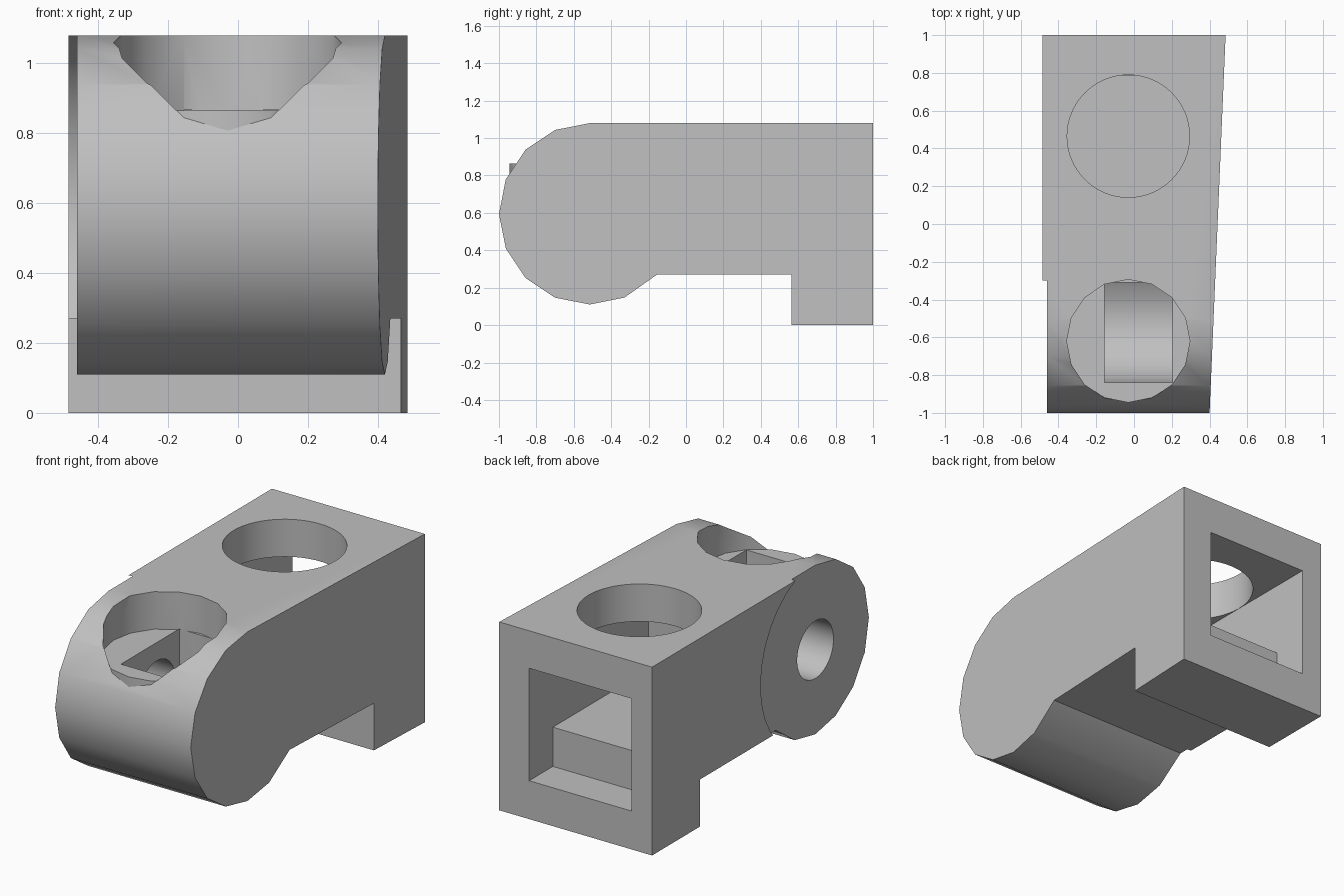
import bpy, bmesh, math
from mathutils import Matrix

cube = bpy.data.objects.get("Cube")
if cube:
    bpy.data.objects.remove(cube, do_unlink=True)

grey = bpy.data.materials.new("plain_grey")
grey.use_nodes = True
grey.diffuse_color = (0.53, 0.53, 0.53, 1)
grey.node_tree.nodes["Principled BSDF"].inputs["Base Color"].default_value = grey.diffuse_color

AXLE_Y, AXLE_Z = -0.515, 0.595   # drum centre
MID_X = -0.03                    # centre line of the pockets


def finish(bm, name):
    bmesh.ops.recalc_face_normals(bm, faces=bm.faces)
    mesh = bpy.data.meshes.new(name)
    bm.to_mesh(mesh)
    bm.free()
    mesh.materials.append(grey)
    obj = bpy.data.objects.new(name, mesh)
    bpy.context.collection.objects.link(obj)
    return obj


def prism(name, profile, x0, x1):
    """Extrude a (y, z) outline along x."""
    bm = bmesh.new()
    face = bm.faces.new([bm.verts.new((x0, y, z)) for y, z in profile])
    new = bmesh.ops.extrude_face_region(bm, geom=[face])["geom"]
    for v in new:
        if isinstance(v, bmesh.types.BMVert):
            v.co.x = x1
    return finish(bm, name)


def upright(name, y, radius, z0, z1, sides):
    bm = bmesh.new()
    bmesh.ops.create_cone(bm, cap_ends=True, segments=sides, radius1=radius, radius2=radius,
                          depth=z1 - z0, matrix=Matrix.Translation((MID_X, y, (z0 + z1) / 2)))
    return finish(bm, name)


def arc(radius, start, end, steps):
    """Points around the drum axis, angles in degrees from +y towards +z."""
    angles = [math.radians(start + (end - start) * i / steps) for i in range(steps + 1)]
    return [(AXLE_Y + radius * math.cos(a), AXLE_Z + radius * math.sin(a)) for a in angles]


def combine(target, tool, operation):
    mod = target.modifiers.new(operation.lower(), "BOOLEAN")
    mod.operation, mod.object, mod.solver = operation, tool, "EXACT"
    bpy.context.view_layer.objects.active = target
    bpy.ops.object.modifier_apply(modifier=mod.name)
    bpy.data.objects.remove(tool, do_unlink=True)


# Body: rounded drum at the front, straight arm, foot at the back
outline = arc(0.485, 90, 292.5, 9) + [(-0.155, 0.27), (0.565, 0.27), (0.565, 0), (1, 0), (1, 1.08)]
body = prism("bracket_body", outline, -0.485, 0.485)
for v in body.data.vertices:      # tapered left flank
    if v.co.x > 0:
        v.co.x = 0.4425 + 0.0425 * v.co.y

# Shallow round recess on the right flank
combine(body, prism("flank_recess", arc(0.532, 0, 348.75, 31), -0.6, -0.46), "DIFFERENCE")

# Round well over the drum, with a raised floor
combine(body, upright("well_floor", -0.62, 0.325, 0.5, 0.95, 16), "UNION")
combine(body, upright("well", -0.62, 0.326, 0.865, 1.3, 16), "DIFFERENCE")

# Wheel slot in the well floor, with a rounded bottom
slot = [(-0.84, 0.867)] + arc(0.325, 180, 292.5, 5) + [(-0.31, 0.34), (-0.31, 0.867)]
combine(body, prism("wheel_slot", slot, -0.155, 0.205), "DIFFERENCE")

# Axle hole from the right flank into the slot
combine(body, prism("axle_hole", arc(0.165, 0, 352.5, 47), -0.7, 0.02), "DIFFERENCE")

# Square tunnel from the back with a stepped floor
tunnel = [(-0.08, 0.445), (0.785, 0.445), (0.785, 0.22), (1.2, 0.22), (1.2, 0.865), (-0.08, 0.865)]
combine(body, prism("tunnel", tunnel, MID_X - 0.325, MID_X + 0.325), "DIFFERENCE")

# Round opening in the top of the tunnel
combine(body, upright("top_opening", 0.465, 0.324, 0.7, 1.3, 64), "DIFFERENCE")

bpy.ops.object.select_all(action="DESELECT")
body.select_set(True)
bpy.context.view_layer.objects.active = body
bpy.ops.object.shade_smooth_by_angle(angle=math.radians(30))
